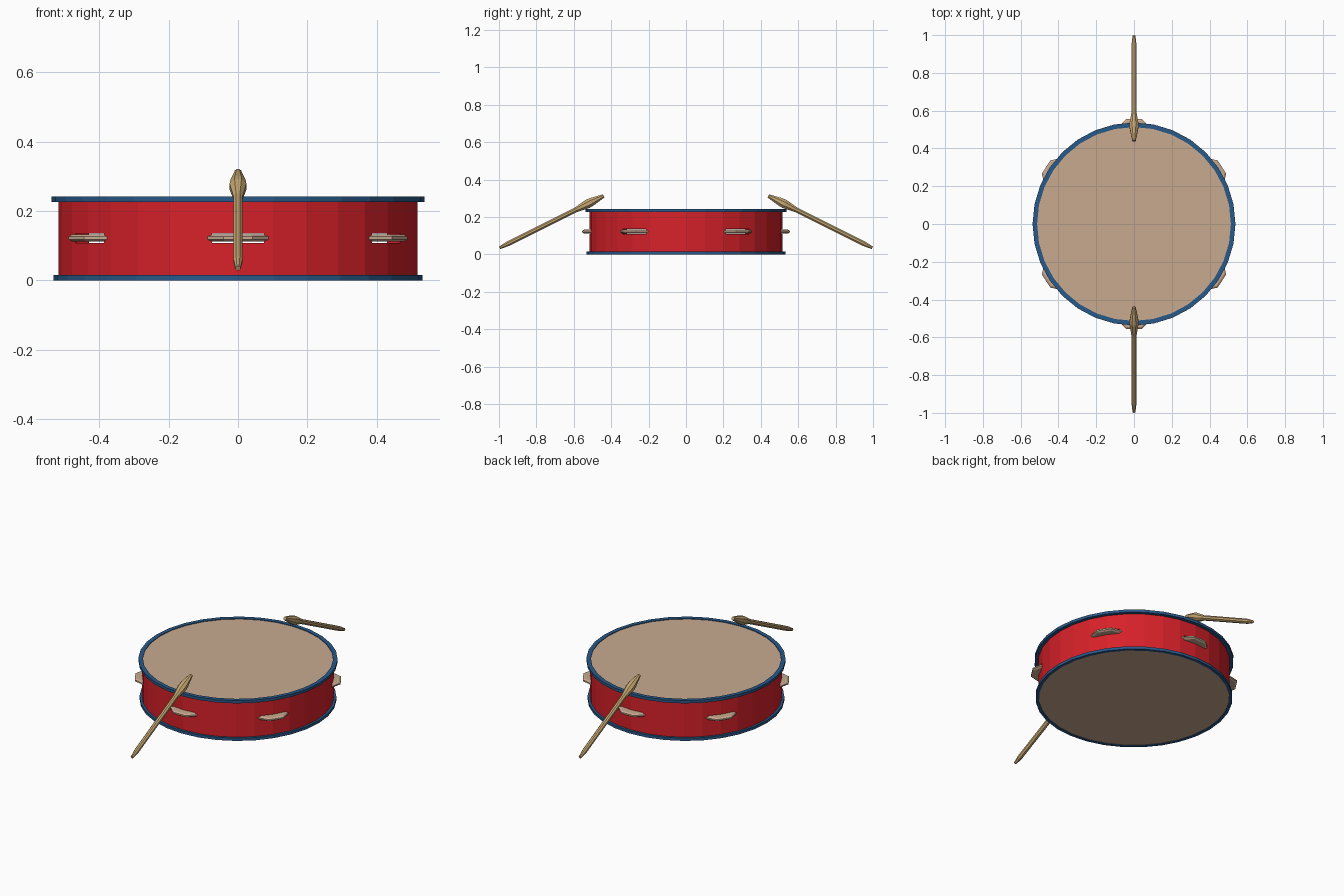
import bpy
import bmesh
from math import sin, cos, pi, radians, atan2
from mathutils import Matrix, Vector

if "Cube" in bpy.data.objects:
    bpy.data.objects.remove(bpy.data.objects["Cube"])


def material(name, rgb):
    m = bpy.data.materials.new(name)
    m.diffuse_color = (*rgb, 1)
    m.use_nodes = True
    m.node_tree.nodes["Principled BSDF"].inputs["Base Color"].default_value = m.diffuse_color
    return m


RED = material("red", (0.68, 0.015, 0.022))
BLUE = material("blue", (0.022, 0.10, 0.25))
SKIN = material("skin", (0.58, 0.40, 0.28))
WOOD = material("wood", (0.56, 0.38, 0.17))


def lathe(name, profile, sides, mat, closed=False, offset=0.0, matrix=None):
    """Revolve (radius, z) points; open profiles get end caps, closed ones form a ring."""
    bm = bmesh.new()
    loops = [[bm.verts.new((r * cos(2 * pi * i / sides + offset),
                            r * sin(2 * pi * i / sides + offset), z))
              for i in range(sides)] for r, z in profile]
    pairs = list(zip(loops, loops[1:]))
    if closed:
        pairs.append((loops[-1], loops[0]))
    else:
        bm.faces.new(loops[0])
        bm.faces.new(loops[-1])
    for a, b in pairs:
        for i in range(sides):
            j = (i + 1) % sides
            bm.faces.new((a[i], a[j], b[j], b[i]))
    bmesh.ops.recalc_face_normals(bm, faces=bm.faces)
    mesh = bpy.data.meshes.new(name)
    bm.to_mesh(mesh)
    bm.free()
    mesh.materials.append(mat)
    ob = bpy.data.objects.new(name, mesh)
    bpy.context.collection.objects.link(ob)
    if matrix:
        ob.matrix_world = matrix
    return ob


def ring(name, r_in, r_out, z0, z1, mat):
    return lathe(name, [(r_in, z0), (r_out, z0), (r_out, z1), (r_in, z1)], 32, mat, closed=True)


# Drum shell, hoops and skins
shell = ring("shell", 0.47, 0.517, 0.008, 0.232, RED)
ring("top_hoop", 0.513, 0.537, 0.226, 0.242, BLUE)
ring("bottom_hoop", 0.513, 0.531, 0.0, 0.016, BLUE)
lathe("top_skin", [(0.514, 0.23), (0.514, 0.238)], 32, SKIN)
lathe("bottom_skin", [(0.514, 0.003), (0.514, 0.01)], 32, SKIN)

# Six jingles sitting in slots cut through the shell
MID = 0.122
bm = bmesh.new()
for k, deg in enumerate((-90, -33, 33, 90, 147, 213)):
    turn = Matrix.Rotation(radians(deg), 4, 'Z')
    place = turn @ Matrix.Translation((0.455, 0, MID))
    bmesh.ops.create_cube(bm, size=1, matrix=turn @ Matrix.Translation((0.5, 0, MID))
                          @ Matrix.Diagonal((0.16, 0.15, 0.027, 1)))
    lathe(f"jingle_{k + 1}", [(0.098, -0.01), (0.108, -0.004), (0.108, 0.004), (0.098, 0.01)],
          8, SKIN, offset=pi / 8, matrix=place)
cut_mesh = bpy.data.meshes.new("slot_cutter")
bm.to_mesh(cut_mesh)
bm.free()
cut_mesh.materials.append(RED)
cutter = bpy.data.objects.new("slot_cutter", cut_mesh)
bpy.context.collection.objects.link(cutter)
cutter.hide_render = True
cutter.hide_set(True)
mod = shell.modifiers.new("slots", 'BOOLEAN')
mod.operation = 'DIFFERENCE'
mod.solver = 'EXACT'
mod.object = cutter
# Apply the cut and drop the helper
bpy.context.view_layer.update()
cut_result = bpy.data.meshes.new_from_object(
    shell.evaluated_get(bpy.context.evaluated_depsgraph_get()))
shell.modifiers.clear()
shell.data = cut_result
bpy.data.objects.remove(cutter)

# Two drumsticks leaning on the hoop, front and back
stick = [(0.008, 0), (0.014, 0.05), (0.0145, 0.455), (0.026, 0.525), (0.024, 0.55), (0.010, 0.621)]
for name, side in (("front_stick", -1), ("back_stick", 1)):
    start = Vector((0, side * 0.996, 0.035))
    axis = Vector((0, side * -0.44, 0.313)) - Vector((0, side * -0.0, 0)) - start
    axis = Vector((0, side * 0.44, 0.313)) - start
    tilt = axis.to_track_quat('Z', 'X').to_matrix().to_4x4()
    lathe(name, stick, 8, WOOD, offset=pi / 8, matrix=Matrix.Translation(start) @ tilt)
